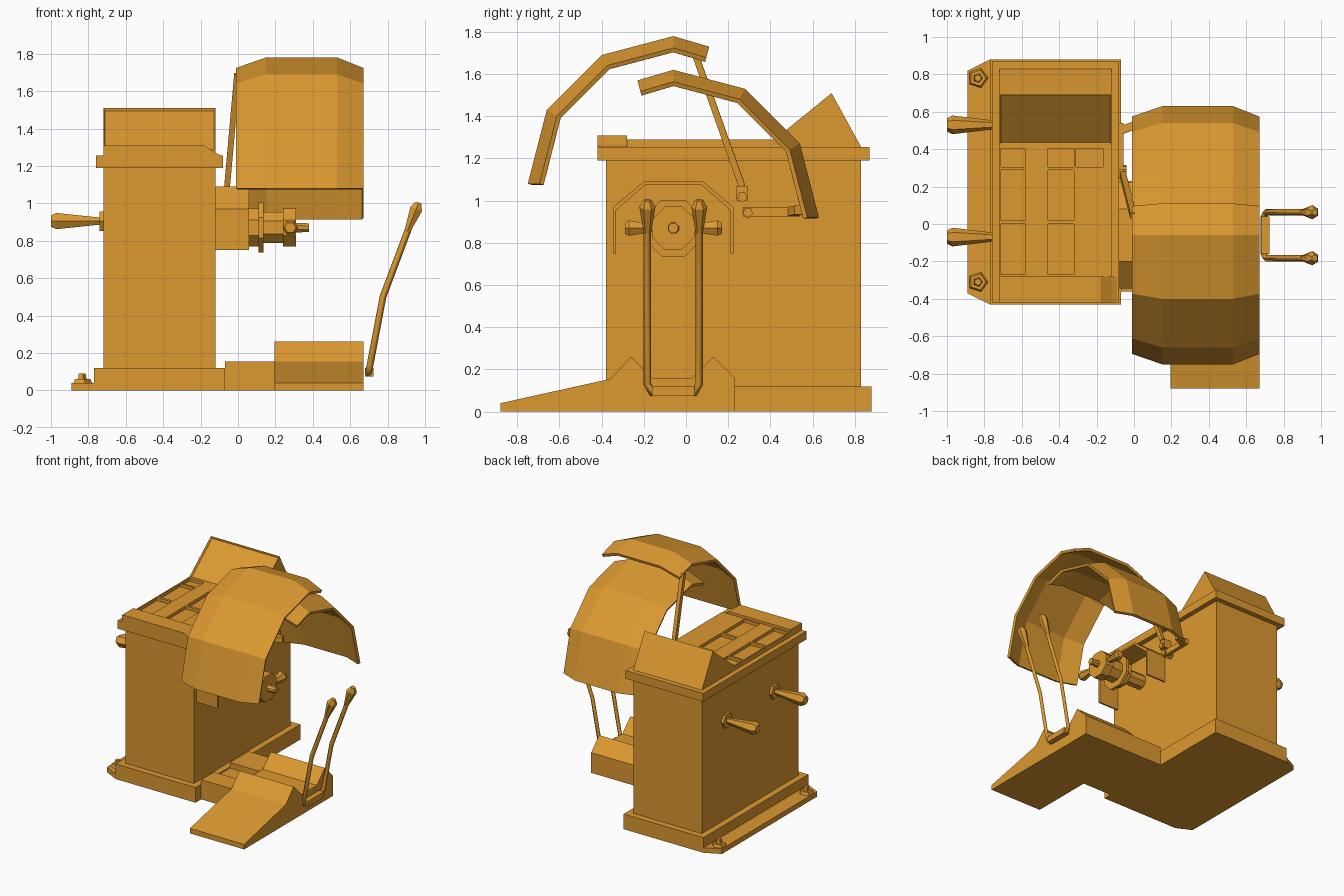
import bpy, bmesh
from math import cos, sin, tau
from mathutils import Vector

if "Cube" in bpy.data.objects:
    bpy.data.objects.remove(bpy.data.objects["Cube"])

orange = bpy.data.materials.new("orange paint")
COLOR = (0.72, 0.32, 0.03, 1)
orange.diffuse_color = COLOR
orange.use_nodes = True
orange.node_tree.nodes["Principled BSDF"].inputs["Base Color"].default_value = COLOR


def finish(name, bm, recalc=True):
    if recalc:
        bmesh.ops.recalc_face_normals(bm, faces=bm.faces)
    mesh = bpy.data.meshes.new(name)
    bm.to_mesh(mesh)
    bm.free()
    mesh.materials.append(orange)
    ob = bpy.data.objects.new(name, mesh)
    bpy.context.collection.objects.link(ob)
    return ob


def extrude(bm, points, vector):
    face = bm.faces.new([bm.verts.new(p) for p in points])
    new = bmesh.ops.extrude_face_region(bm, geom=[face])["geom"]
    verts = [v for v in new if isinstance(v, bmesh.types.BMVert)]
    bmesh.ops.translate(bm, verts=verts, vec=vector)


def box(name, x, y, z):
    return side_prism(name, [(y[0], z[0]), (y[1], z[0]), (y[1], z[1]), (y[0], z[1])], x)


def side_prism(name, yz, x):
    """Side outline (y, z) pulled across the x range."""
    bm = bmesh.new()
    extrude(bm, [(x[0], a, b) for a, b in yz], (x[1] - x[0], 0, 0))
    return finish(name, bm)


def lathe(name, start, direction, rings, sides):
    """Faceted turned part: rings are (distance, radius) along direction."""
    bm = bmesh.new()
    axis = Vector(direction).normalized()
    side = axis.cross((0, 1, 0) if abs(axis.y) < 0.9 else (1, 0, 0)).normalized()
    other = axis.cross(side)
    loops = []
    for t, r in rings:
        loops.append([bm.verts.new(Vector(start) + axis * t + r *
                      (side * cos(tau * (i + 0.5) / sides) + other * sin(tau * (i + 0.5) / sides)))
                      for i in range(sides)])
    for a, b in zip(loops, loops[1:]):
        for i in range(sides):
            j = (i + 1) % sides
            bm.faces.new((a[i], a[j], b[j], b[i]))
    bm.faces.new(loops[0])
    bm.faces.new(loops[-1])
    return finish(name, bm)


def bar(name, a, b, r, sides=4):
    d = Vector(b) - Vector(a)
    return lathe(name, a, d, [(0, r), (d.length, r)], sides)


# Cabinet, plinth and floor flange
box("plinth", (-0.77, -0.07), (-0.43, 0.88), (0, 0.12))
box("cabinet", (-0.72, -0.12), (-0.38, 0.83), (0.12, 1.19))
box("cabinet_cap", (-0.76, -0.08), (-0.42, 0.87), (1.19, 1.255))
bm = bmesh.new()
extrude(bm, [(-0.77, -0.43, 0), (-0.77, 0.88, 0), (-0.89, 0.82, 0), (-0.89, -0.37, 0)], (0, 0, 0.04))
finish("floor_flange", bm)
for i, y in enumerate((-0.31, 0.78)):
    lathe(f"floor_bolt_{i}", (-0.835, y, 0.04), (0, 0, 1),
          [(0, 0.055), (0.02, 0.045), (0.02, 0.025), (0.05, 0.02)], 5)

# Weight tray with pockets
tray = box("weight_tray", (-0.72, -0.12), (-0.28, 0.43), (1.255, 1.29))
bm = bmesh.new()
rows = ((-0.27, 0.0), (0.02, 0.29), (0.305, 0.405))
pockets = [(x, y) for x in ((-0.71, -0.58), (-0.46, -0.32)) for y in rows]
pockets.append(((-0.31, -0.165), rows[2]))
for (x0, x1), (y0, y1) in pockets:
    extrude(bm, [(x0, y0, 1.265), (x1, y0, 1.265), (x1, y1, 1.265), (x0, y1, 1.265)], (0, 0, 0.1))
cutter = finish("pocket_cutter", bm)
cutter.hide_render = True
cutter.hide_viewport = True
cut = tray.modifiers.new("pockets", "BOOLEAN")
cut.operation = "DIFFERENCE"
cut.object = cutter
cut.solver = "EXACT"

# Raised front strip with a sloping end
bm = bmesh.new()
extrude(bm, [(-0.72, -0.42, 1.255), (-0.09, -0.42, 1.255), (-0.12, -0.42, 1.27),
             (-0.18, -0.42, 1.31), (-0.72, -0.42, 1.31)], (0, 0.14, 0))
finish("front_strip", bm)

# Display wedge with a sunken screen
display = side_prism("display", [(0.42, 1.255), (0.42, 1.29), (0.69, 1.51), (0.83, 1.255)], (-0.72, -0.12))
bm = bmesh.new()
bm.from_mesh(display.data)
bm.normal_update()
screen = [f for f in bm.faces if f.normal.y < -0.3 and f.normal.z > 0.3]
bmesh.ops.inset_region(bm, faces=screen, thickness=0.013, depth=-0.015)
bm.to_mesh(display.data)
bm.free()

# Storage pegs on the left-hand wall
for i, y in enumerate((-0.07, 0.53)):
    lathe(f"storage_peg_{i}", (-0.72, y, 0.905), (-1, 0, 0),
          [(0, 0.06), (0.02, 0.06), (0.02, 0.022), (0.25, 0.05), (0.28, 0.035)], 6)

# Spindle cover: a thin arch open underneath
SY, SZ = -0.06, 0.87
arch = [(0.285, 0.75), (0.285, 0.97), (0.14, 1.09)]
outer = [(SY - a, b) for a, b in arch] + [(SY + a, b) for a, b in reversed(arch)]
inner = [(SY + (y - SY) * 0.95, z - (0.015 if z > 0.8 else 0)) for y, z in outer]
side_prism("spindle_cover", outer + inner[::-1], (-0.12, 0.06))

# Spindle, flange and wing nut
lathe("spindle", (-0.12, SY, SZ), (1, 0, 0),
      [(0, 0.06), (0.18, 0.06), (0.18, 0.11), (0.23, 0.11), (0.23, 0.145), (0.255, 0.145),
       (0.255, 0.09), (0.36, 0.09), (0.36, 0.11), (0.43, 0.11), (0.43, 0.028), (0.5, 0.025)], 8)
for s in (-1, 1):
    lathe(f"wing_handle_{s}", (0.28, SY + s * 0.08, SZ), (0, s, 0),
          [(0, 0.018), (0.13, 0.042), (0.15, 0.03)], 6)

# Wheel ramp with a cradle, and the link to the plinth
side_prism("wheel_ramp", [(-0.88, 0), (-0.88, 0.04), (-0.36, 0.155), (-0.26, 0.26), (-0.16, 0.16),
                          (0.03, 0.16), (0.13, 0.26), (0.23, 0.16), (0.23, 0)], (0.195, 0.67))
side_prism("ramp_link", [(-0.36, 0), (-0.36, 0.155), (-0.2, 0.155), (-0.2, 0.11), (0, 0.11),
                         (0, 0.155), (0.23, 0.155), (0.23, 0)], (-0.07, 0.195))

# Pedal lever: one bent rod with two grips
curve = bpy.data.curves.new("pedal_lever", "CURVE")
curve.dimensions = "3D"
curve.bevel_depth = 0.018
curve.bevel_resolution = 0
curve.use_fill_caps = True
half = [(0.91, 0.86), (0.775, 0.5), (0.705, 0.13), (0.695, 0.09)]
path = [(x, -0.183 if z > 0.1 else -0.16, z) for x, z in half]
path += [(x, 2 * SY - y, z) for x, y, z in reversed(path)]
spline = curve.splines.new("POLY")
spline.points.add(len(path) - 1)
for point, co in zip(spline.points, path):
    point.co = (*co, 1)
curve.materials.append(orange)
bpy.context.collection.objects.link(bpy.data.objects.new("pedal_lever", curve))
box("pedal_bar", (0.68, 0.725), (-0.16, 0.04), (0.075, 0.12))
for s in (-1, 1):
    lathe(f"lever_grip_{s}", (0.905, SY + s * 0.123, 0.85), (0.37, 0, 0.93),
          [(0, 0.018), (0.13, 0.038), (0.165, 0.018)], 6)


# Wheel guards: faceted thin shells with bevelled edges
def guard(name, flip, drop):
    arc = [(-0.69, 1.08), (-0.60, 1.43), (-0.34, 1.69), (0, 1.78), (0.17, 1.73)]
    bm = bmesh.new()
    rows = []
    for y, z in arc:
        row = []
        for x, k in ((-0.01, 0.92), (0.15, 1), (0.53, 1), (0.67, 0.92)):
            row.append(bm.verts.new((x, SY + flip * y * k, 1.08 + (z - 1.08) * k - drop)))
        rows.append(row)
    for a, b in zip(rows, rows[1:]):
        for i in range(3):
            quad = [a[i], a[i + 1], b[i + 1], b[i]]
            bm.faces.new(quad if flip > 0 else quad[::-1])
    bm.normal_update()
    if sum(f.normal.z for f in bm.faces) < 0:
        bmesh.ops.reverse_faces(bm, faces=bm.faces)
    shell = finish(name, bm, recalc=False)
    solid = shell.modifiers.new("thickness", "SOLIDIFY")
    solid.thickness = 0.022
    solid.offset = -1


guard("front_guard", 1, 0)
guard("rear_guard", -1, 0.16)

# Guard arms, pivots and bolts
bar("front_guard_arm", (-0.005, 0.045, 1.69), (-0.06, 0.265, 1.07), 0.022)
box("front_arm_pivot", (-0.12, -0.055), (0.24, 0.295), (1.0, 1.07))
box("rear_guard_arm", (-0.085, -0.055), (0.27, 0.54), (0.925, 0.97))
bar("rear_guard_link", (-0.07, 0.5, 0.948), (0.02, 0.535, 0.955), 0.03)
bar("rear_arm_pivot", (-0.12, 0.293, 0.945), (-0.06, 0.293, 0.945), 0.03, 5)
for i, (y, z) in enumerate(((0.267, 1.018), (0.293, 0.945))):
    bar(f"pivot_bolt_{i}", (-0.06, y, z), (-0.04, y, z), 0.025, 5)
